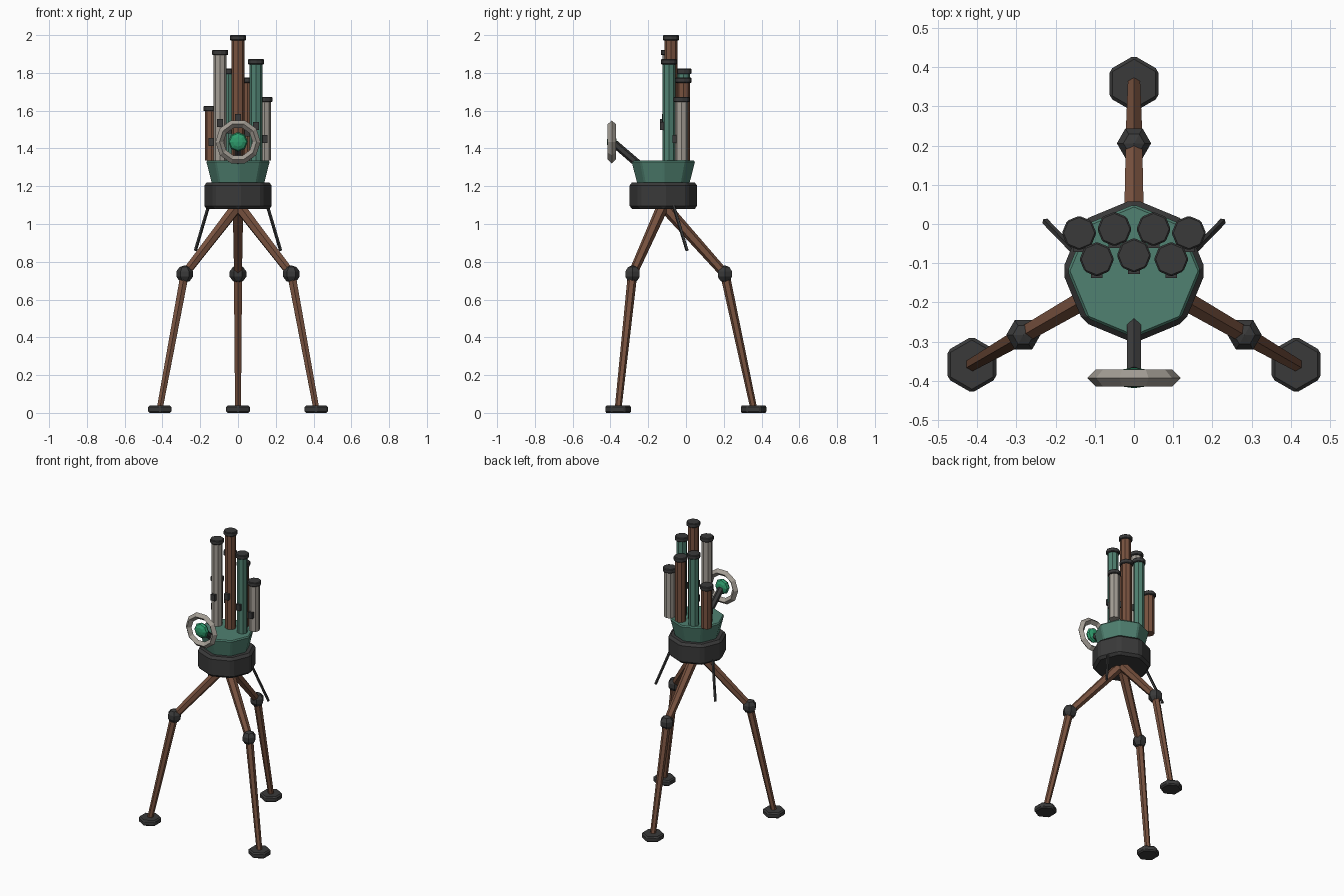
import bpy
import math
from mathutils import Vector

cube = bpy.data.objects.get("Cube")
if cube:
    bpy.data.objects.remove(cube, do_unlink=True)


def material(name, r, g, b):
    m = bpy.data.materials.new(name)
    m.use_nodes = True
    m.diffuse_color = (r, g, b, 1)
    m.node_tree.nodes["Principled BSDF"].inputs["Base Color"].default_value = (r, g, b, 1)
    return m


DARK = material("dark iron", 0.042, 0.042, 0.042)
BROWN = material("brown copper", 0.19, 0.085, 0.05)
GREEN = material("muted green", 0.08, 0.22, 0.165)
GREY = material("warm grey", 0.37, 0.34, 0.30)
GLOW = material("bright green", 0.027, 0.33, 0.15)


def finish(name, mat, bevel=0):
    o = bpy.context.object
    o.name = name
    o.data.name = name
    o.data.materials.append(mat)
    if bevel:
        mod = o.modifiers.new("edge bevel", "BEVEL")
        mod.width = bevel
        mod.segments = 1
    return o


def rod(name, a, b, r1, r2, sides, mat, bevel=0):
    """Straight or tapered prism from point a to point b."""
    a, b = Vector(a), Vector(b)
    d = b - a
    bpy.ops.mesh.primitive_cone_add(vertices=sides, radius1=r1, radius2=r2,
                                    depth=d.length, location=(a + b) / 2)
    o = finish(name, mat, bevel)
    if abs(d.x) + abs(d.y) > 0.0001:
        o.rotation_euler = d.to_track_quat("Z", "Y").to_euler()
    return o


CY = -0.12  # the hub sits forward of the origin

# Hub drum and flared body
rod("hub_drum", (0, CY, 1.08), (0, CY, 1.22), 0.184, 0.184, 8, DARK, 0.016)
rod("flared_body", (0, CY, 1.21), (0, CY, 1.335), 0.14, 0.172, 8, GREEN, 0.008)

# Three jointed legs with hexagonal feet
for label, degrees in (("back", 90), ("left", -30), ("right", 210)):
    out = Vector((math.cos(math.radians(degrees)), math.sin(math.radians(degrees)), 0))
    hub = Vector((0, CY, 0))
    top = hub + Vector((0, 0, 1.1))
    knee = hub + out * 0.326 + Vector((0, 0, 0.735))
    foot = hub + out * 0.478
    rod(label + "_upper_leg", top, knee, 0.032, 0.024, 6, BROWN)
    rod(label + "_lower_leg", knee, foot + Vector((0, 0, 0.025)), 0.025, 0.018, 6, BROWN)
    bpy.ops.mesh.primitive_uv_sphere_add(segments=6, ring_count=5, radius=0.046,
                                         location=knee, rotation=(0, 0, math.radians(30)))
    finish(label + "_knee", DARK)
    rod(label + "_foot", foot, foot + Vector((0, 0, 0.038)), 0.072, 0.072, 6, DARK, 0.008)

# Cluster of capped tubes, each with a small clip on its front
TUBES = (
    ("front_centre", 0, -0.08, 2.0, BROWN),
    ("front_right", -0.095, -0.09, 1.922, GREY),
    ("front_left", 0.095, -0.09, 1.873, GREEN),
    ("back_outer_right", -0.14, -0.023, 1.625, BROWN),
    ("back_inner_right", -0.05, -0.013, 1.822, GREEN),
    ("back_inner_left", 0.05, -0.013, 1.775, BROWN),
    ("back_outer_left", 0.14, -0.023, 1.673, GREY),
)
BASE = 1.335
for label, x, y, top, mat in TUBES:
    rod(label + "_tube", (x, y, BASE), (x, y, top - 0.015), 0.034, 0.034, 8, mat)
    rod(label + "_cap", (x, y, top - 0.028), (x, y, top), 0.044, 0.044, 8, DARK, 0.004)
    bpy.ops.mesh.primitive_cube_add(size=1, location=(x, y - 0.036, BASE + (top - BASE) * 0.34))
    clip = finish(label + "_clip", DARK)
    clip.scale = (0.03, 0.024, 0.042)

# Ringed lens on an angled arm
LENS = Vector((0, -0.393, 1.435))
rod("lens_arm", (0, -0.25, 1.315), (0, -0.378, 1.425), 0.021, 0.021, 6, DARK)
bpy.ops.mesh.primitive_torus_add(major_segments=10, minor_segments=4, major_radius=0.098,
                                 minor_radius=0.0215, location=LENS,
                                 rotation=(math.radians(90), 0, 0))
finish("lens_ring", GREY)
bpy.ops.mesh.primitive_uv_sphere_add(segments=8, ring_count=6, radius=0.052, location=LENS,
                                     rotation=(math.radians(90), 0, 0))
finish("lens", GLOW).scale = (1, 1, 0.5)

# Thin rods hanging from both sides of the hub
for label, s in (("left", 1), ("right", -1)):
    rod(label + "_hanging_rod", (s * 0.152, -0.07, 1.11), (s * 0.226, 0.006, 0.86),
        0.009, 0.009, 5, DARK)
